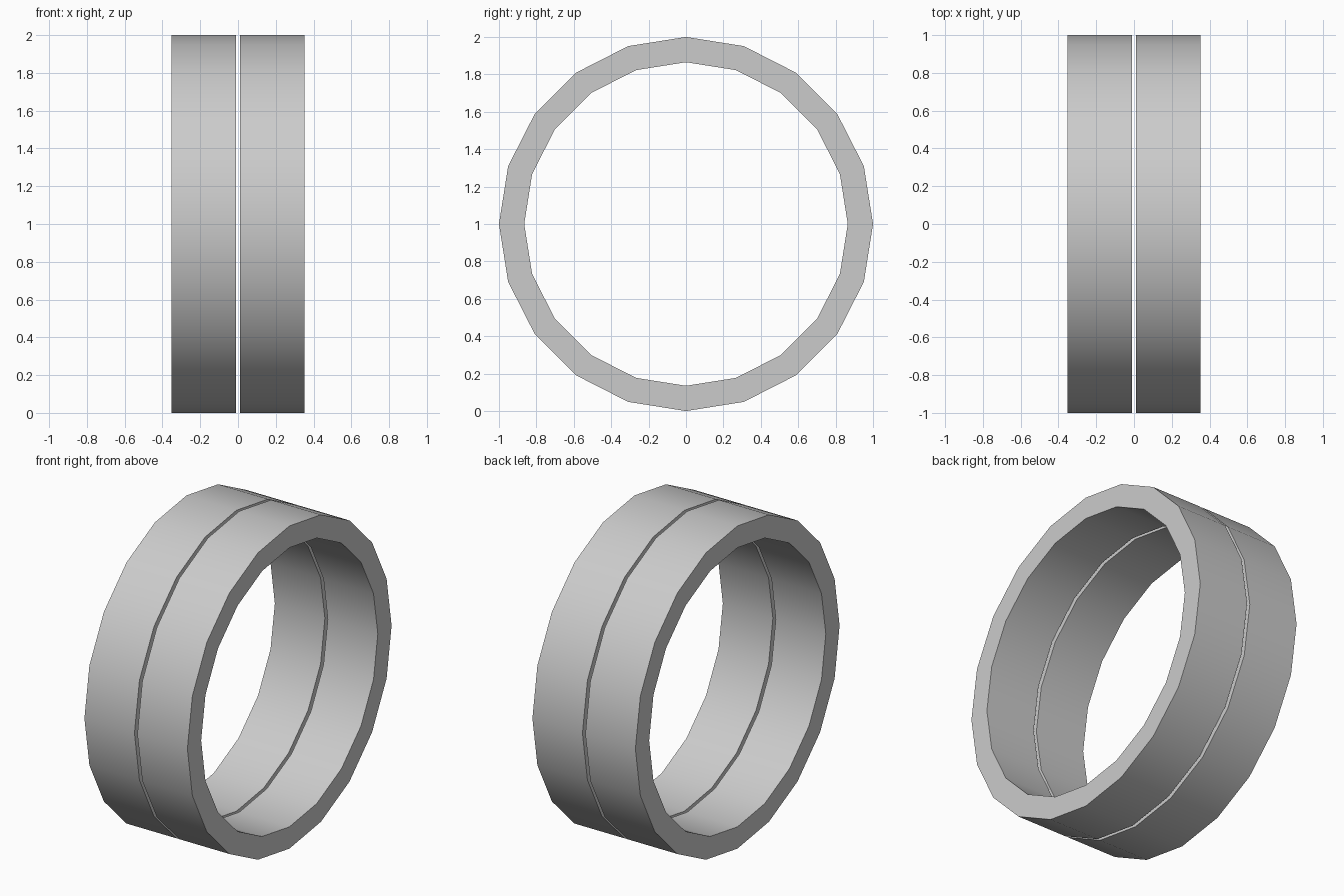
import bpy, bmesh
from math import sin, cos, pi, radians

if "Cube" in bpy.data.objects:
    bpy.data.objects.remove(bpy.data.objects["Cube"])

SIDES, OUTER, INNER = 20, 1.0, 0.865


def band(name, x0, x1):
    """Closed ring with a rectangular section, its axis along x."""
    bm = bmesh.new()
    section = [(x0, OUTER), (x1, OUTER), (x1, INNER), (x0, INNER)]
    loops = []
    for i in range(SIDES):
        a = 2 * pi * i / SIDES
        loops.append([bm.verts.new((x, r * cos(a), 1 + r * sin(a))) for x, r in section])
    for i in range(SIDES):
        p, q = loops[i], loops[(i + 1) % SIDES]
        for j in range(4):
            k = (j + 1) % 4
            bm.faces.new((p[j], p[k], q[k], q[j]))
    bmesh.ops.recalc_face_normals(bm, faces=bm.faces)
    mesh = bpy.data.meshes.new(name)
    bm.to_mesh(mesh)
    bm.free()
    obj = bpy.data.objects.new(name, mesh)
    bpy.context.collection.objects.link(obj)
    # Smooth round the band, sharp at the rims
    bpy.ops.object.select_all(action='DESELECT')
    obj.select_set(True)
    bpy.context.view_layer.objects.active = obj
    bpy.ops.object.shade_smooth_by_angle(angle=radians(30))


# Two matching bands with a thin open gap between them
band("left_band", -0.353, -0.01)
band("right_band", 0.01, 0.353)
